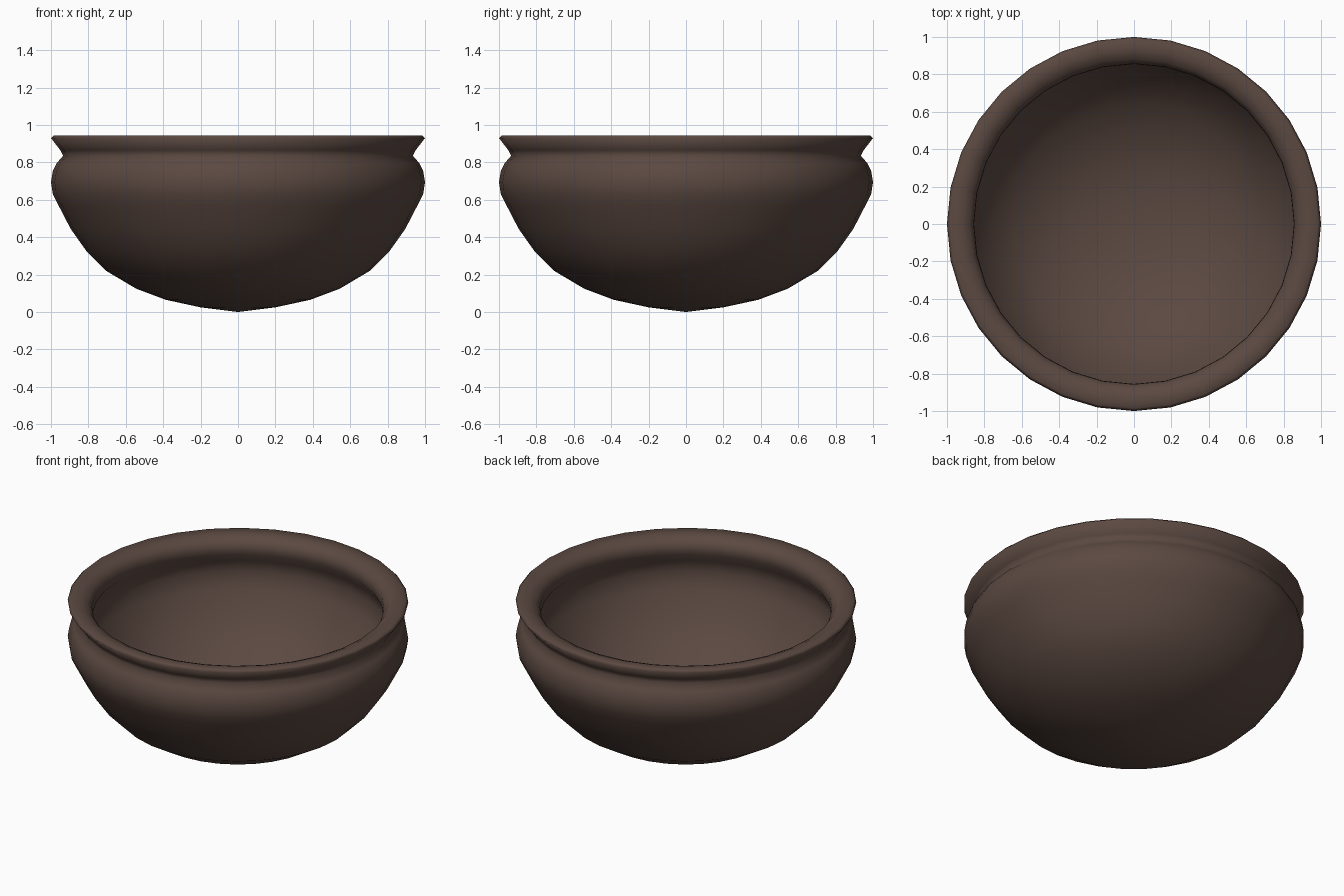
import bpy, bmesh, math

if "Cube" in bpy.data.objects:
    bpy.data.objects.remove(bpy.data.objects["Cube"])

SEG = 32

# Cross-section (radius, height): outside from base to lip, then back down the inside
outer = [(0, 0), (0.2, 0.025), (0.385, 0.065), (0.545, 0.125), (0.705, 0.22),
         (0.81, 0.325), (0.895, 0.445), (0.957, 0.565), (0.99, 0.63), (1.0, 0.695),
         (0.99, 0.755), (0.97, 0.795), (0.935, 0.835), (0.95, 0.865), (1.0, 0.93)]
inner = [(0.985, 0.945), (0.92, 0.937), (0.88, 0.92), (0.857, 0.885), (0.855, 0.835),
         (0.895, 0.775), (0.915, 0.695), (0.88, 0.6), (0.82, 0.485), (0.74, 0.375),
         (0.645, 0.285), (0.5, 0.195), (0.35, 0.135), (0.18, 0.1), (0, 0.085)]

# Bowl: lathe the profile about z
bm = bmesh.new()
rings = []
for r, z in outer + inner:
    n = SEG if r > 0 else 1
    rings.append([bm.verts.new((r * math.cos(2 * math.pi * i / SEG),
                                r * math.sin(2 * math.pi * i / SEG), z)) for i in range(n)])
for a, b in zip(rings, rings[1:]):
    for i in range(SEG):
        j = (i + 1) % SEG
        quad = [a[i % len(a)], a[j % len(a)], b[j % len(b)], b[i % len(b)]]
        bm.faces.new(list(dict.fromkeys(quad)))
bmesh.ops.recalc_face_normals(bm, faces=bm.faces)
for f in bm.faces:
    f.smooth = True
mesh = bpy.data.meshes.new("bowl")
bm.to_mesh(mesh)
bm.free()

# Dark brown clay
mat = bpy.data.materials.new("dark brown clay")
mat.diffuse_color = (0.105, 0.066, 0.053, 1)
mat.use_nodes = True
mat.node_tree.nodes["Principled BSDF"].inputs["Base Color"].default_value = mat.diffuse_color
mesh.materials.append(mat)
bowl = bpy.data.objects.new("bowl", mesh)
bpy.context.collection.objects.link(bowl)
